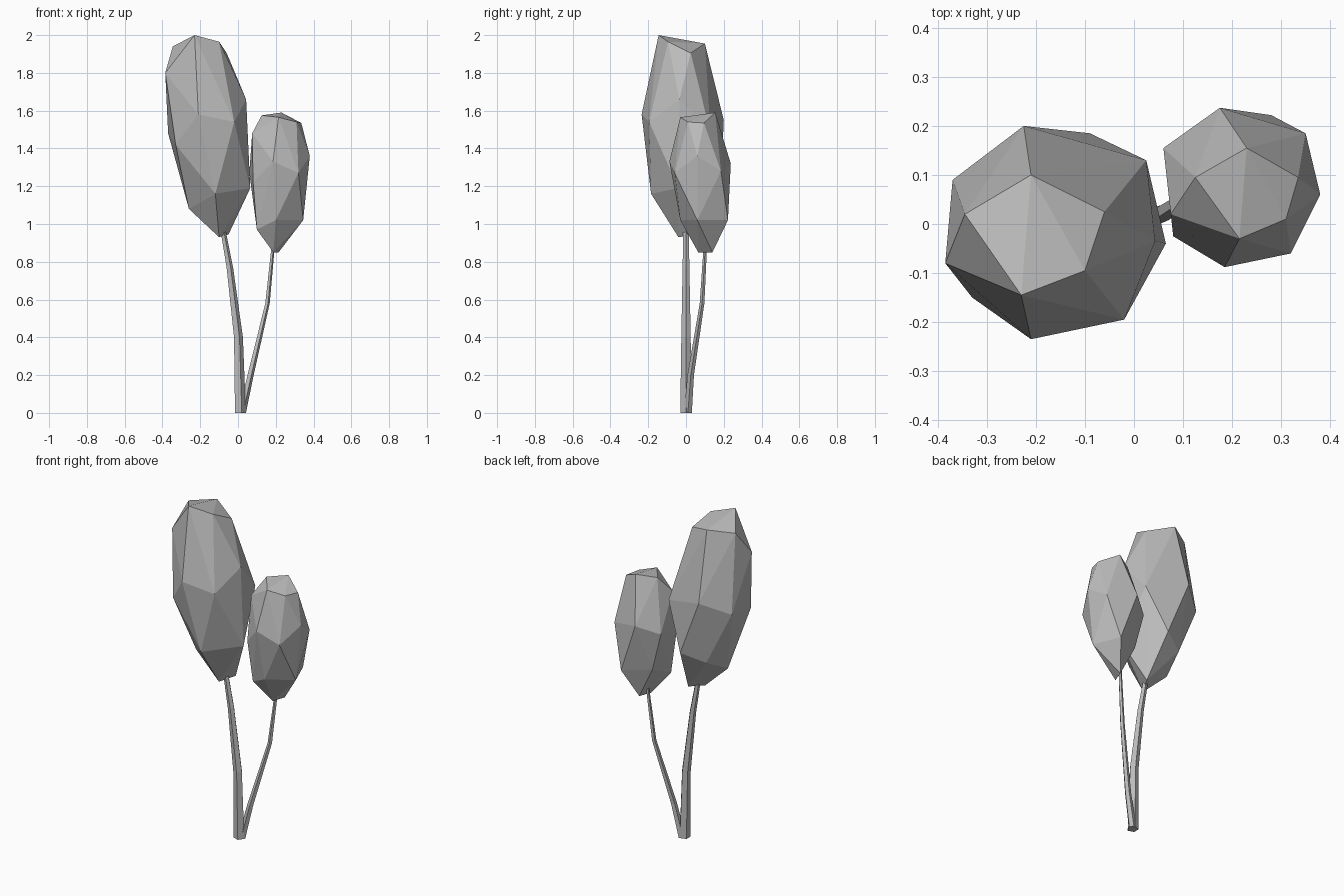
import bpy
import bmesh
from math import cos, sin, tau
from mathutils import Vector

default_cube = bpy.data.objects.get("Cube")
if default_cube:
    bpy.data.objects.remove(default_cube, do_unlink=True)

# One plain grey for the whole plant
grey = bpy.data.materials.new("plain_grey")
colour = (0.5, 0.5, 0.5, 1.0)
grey.use_nodes = True
grey.diffuse_color = colour
for node in grey.node_tree.nodes:
    if node.type == "BSDF_PRINCIPLED":
        node.inputs["Base Color"].default_value = colour
        node.inputs["Roughness"].default_value = 0.9


def add_object(name, bm):
    """Turn a bmesh into a flat shaded object."""
    bmesh.ops.recalc_face_normals(bm, faces=bm.faces)
    mesh = bpy.data.meshes.new(name)
    bm.to_mesh(mesh)
    bm.free()
    mesh.materials.append(grey)
    obj = bpy.data.objects.new(name, mesh)
    bpy.context.scene.collection.objects.link(obj)
    return obj


def crown(name, *rings):
    """Faceted foliage: the hull wrapped around a few irregular rings."""
    bm = bmesh.new()
    for ring in rings:
        for corner in ring:
            bm.verts.new(corner)
    hull = bmesh.ops.convex_hull(bm, input=bm.verts)
    unused = set(hull["geom_interior"]) | set(hull["geom_unused"])
    loose = [item for item in unused if isinstance(item, bmesh.types.BMVert)]
    bmesh.ops.delete(bm, geom=loose, context="VERTS")
    return add_object(name, bm)


def stem(name, path, radii, sides=5):
    """Tapering tube with level cross-sections along a path."""
    bm = bmesh.new()
    rings = []
    for centre, radius in zip(path, radii):
        ring = []
        for i in range(sides):
            angle = tau * i / sides
            offset = Vector((cos(angle), sin(angle), 0)) * radius
            ring.append(bm.verts.new(Vector(centre) + offset))
        rings.append(ring)
    for lower, upper in zip(rings, rings[1:]):
        for i in range(sides):
            j = (i + 1) % sides
            bm.faces.new((lower[i], lower[j], upper[j], upper[i]))
    bm.faces.new(rings[0])
    bm.faces.new(rings[-1])
    return add_object(name, bm)


# Tall foliage: top, shoulder, lower and bottom rings
crown(
    "large_crown",
    [(-.23, -.145, 2), (-.1, -.095, 1.965), (-.06, .025, 1.905),
     (-.21, .1, 1.955), (-.345, .02, 1.94)],
    [(-.21, -.235, 1.58), (-.02, -.195, 1.54), (.043, -.035, 1.66),
     (.025, .13, 1.48), (-.225, .2, 1.55), (-.385, -.08, 1.8)],
    [(-.33, -.15, 1.42), (-.12, -.185, 1.16), (.065, -.04, 1.19),
     (-.09, .185, 1.21), (-.37, .09, 1.48)],
    [(-.1, -.04, .93), (-.05, .05, .945), (-.22, .12, 1.16),
     (-.26, -.03, 1.08)],
)

# Short foliage, same ring order
crown(
    "small_crown",
    [(.23, .155, 1.59), (.335, .095, 1.535), (.31, .01, 1.54),
     (.215, -.03, 1.565), (.125, .095, 1.575)],
    [(.185, -.088, 1.33), (.38, .06, 1.36), (.35, .185, 1.28),
     (.175, .237, 1.32), (.06, .155, 1.27), (.075, .02, 1.48)],
    [(.32, -.06, 1.27), (.345, .06, 1.02), (.28, .222, 1.02),
     (.12, .15, 1.04), (.08, -.025, 1.22)],
    [(.2, -.03, 1.02), (.1, 0, .97), (.187, .065, .85),
     (.215, .14, .85)],
)

# Main stem and its side branch
stem("main_stem",
     [(.01, 0, 0), (0, 0, .4), (-.045, 0, .77), (-.09, 0, 1.02)],
     [.032, .026, .019, .014])
stem("side_branch",
     [(.02, .01, 0), (.065, .025, .2), (.155, .085, .58), (.19, .105, .93)],
     [.022, .018, .013, .009])
